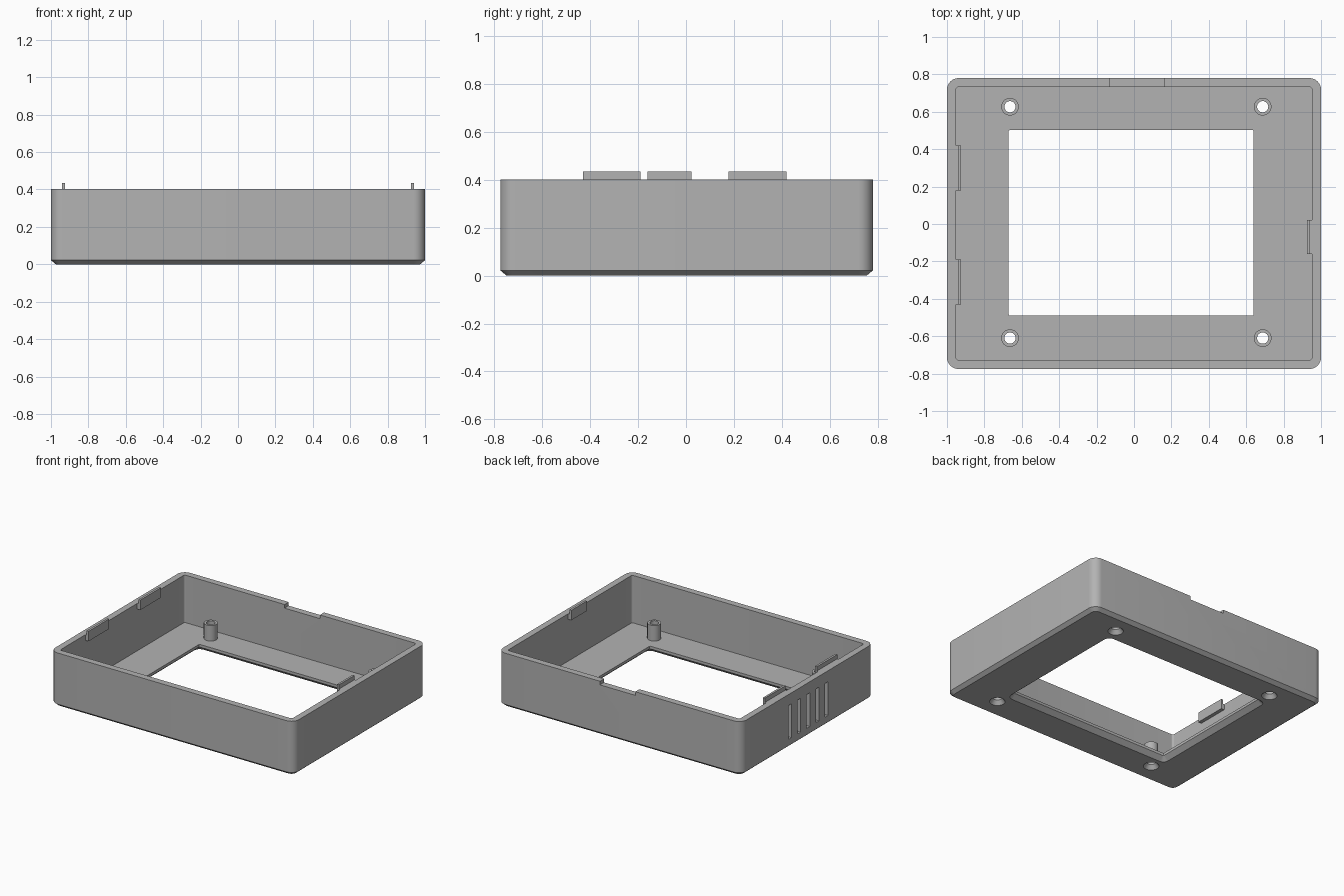
import bpy, bmesh
from math import cos, sin, pi, radians

if "Cube" in bpy.data.objects:
    bpy.data.objects.remove(bpy.data.objects["Cube"], do_unlink=True)

grey = bpy.data.materials.new("matte grey plastic")
grey.use_nodes = True
colour = (0.45, 0.45, 0.45, 1)
grey.diffuse_color = colour
grey.node_tree.nodes["Principled BSDF"].inputs["Base Color"].default_value = colour

BACK = 0.78
FRONT = -0.775
RIM = 0.402
FLOOR = 0.05
WALL = 0.048


def make(name, bm):
    bmesh.ops.recalc_face_normals(bm, faces=bm.faces)
    mesh = bpy.data.meshes.new(name)
    bm.to_mesh(mesh)
    bm.free()
    mesh.materials.append(grey)
    ob = bpy.data.objects.new(name, mesh)
    bpy.context.collection.objects.link(ob)
    return ob


def loft(name, rings, caps=True):
    """Skin a list of rings holding equal numbers of points."""
    bm = bmesh.new()
    loops = [[bm.verts.new(p) for p in ring] for ring in rings]
    n = len(loops[0])
    for a, b in zip(loops, loops[1:]):
        for i in range(n):
            j = (i + 1) % n
            bm.faces.new((a[i], a[j], b[j], b[i]))
    if caps:
        bm.faces.new(loops[0][::-1])
        bm.faces.new(loops[-1])
    return make(name, bm)


def rounded(x0, x1, y0, y1, radius, z, inset=0, steps=8):
    """Rounded rectangle ring, optionally drawn inwards."""
    x0, x1, y0, y1 = x0 + inset, x1 - inset, y0 + inset, y1 - inset
    r = max(radius - inset, 0.004)
    centres = [(x1 - r, y1 - r), (x0 + r, y1 - r), (x0 + r, y0 + r), (x1 - r, y0 + r)]
    return [(cx + r * cos((q + s / steps) * pi / 2), cy + r * sin((q + s / steps) * pi / 2), z)
            for q, (cx, cy) in enumerate(centres) for s in range(steps + 1)]


def circle(cx, cy, r, z, n=32):
    return [(cx + r * cos(2 * pi * i / n), cy + r * sin(2 * pi * i / n), z) for i in range(n)]


def box(name, x0, x1, y0, y1, z0, z1):
    return loft(name, [[(x0, y0, z), (x1, y0, z), (x1, y1, z), (x0, y1, z)] for z in (z0, z1)])


def smooth(ob):
    bpy.ops.object.select_all(action='DESELECT')
    ob.select_set(True)
    bpy.context.view_layer.objects.active = ob
    bpy.ops.object.shade_smooth_by_angle(angle=radians(30))


# Outer block with a chamfered bottom edge
outline = (-1, 1, FRONT, BACK, 0.062)
case = loft("case_shell", [rounded(*outline, 0, inset=0.026),
                           rounded(*outline, 0.022),
                           rounded(*outline, RIM)])

# Hollow interior
cutters = [loft("cavity_cutter", [rounded(*outline, z, inset=WALL) for z in (FLOOR, 0.6)])]

# Screen opening, flared towards the underside
opening = (-0.67, 0.64, -0.49, 0.503, 0.008)
cutters.append(loft("opening_cutter", [rounded(*opening, z, inset=i, steps=3) for z, i in
                                       ((-0.01, -0.045), (0.03, 0), (0.2, 0))]))

# Countersunk screw holes
posts = [(x, y) for x in (-0.663, 0.688) for y in (-0.61, 0.627)]
for x, y in posts:
    cutters.append(loft("screw_cutter", [circle(x, y, r, z) for r, z in
                                         ((0.06, -0.01), (0.03, 0.03), (0.03, 0.2))]))

# Blind vent grooves in the right wall
for k in range(-2, 3):
    y = k * 0.108 - 0.005
    cutters.append(box("vent_cutter", -1.1, -0.97, y - 0.018, y + 0.018, 0.07, 0.32))

# Shallow notch in the back rim
cutters.append(box("notch_cutter", -0.13, 0.16, 0.7, 0.85, 0.375, 0.6))

for cutter in cutters:
    cutter.hide_render = True
    mod = case.modifiers.new(cutter.name, 'BOOLEAN')
    mod.operation = 'DIFFERENCE'
    mod.solver = 'EXACT'
    mod.object = cutter

# Bake the cuts, then drop the cutters
bpy.context.view_layer.update()
cut_mesh = bpy.data.meshes.new_from_object(
    case.evaluated_get(bpy.context.evaluated_depsgraph_get()))
case.modifiers.clear()
case.data = cut_mesh
for cutter in cutters:
    bpy.data.objects.remove(cutter, do_unlink=True)
smooth(case)

# Screw posts standing on the floor
for i, (x, y) in enumerate(posts):
    post = loft(f"screw_post_{i + 1}", [circle(x, y, r, z) for r, z in
                                        ((0.047, FLOOR - 0.005), (0.047, 0.165),
                                         (0.03, 0.165), (0.03, FLOOR - 0.005))], caps=False)
    smooth(post)

# Snap tabs rising above the side walls
for name, side, y0, y1 in (("snap_tab_right_front", -1, -0.43, -0.19),
                           ("snap_tab_right_back", -1, 0.178, 0.42),
                           ("snap_tab_left", 1, -0.16, 0.022)):
    xs = sorted((side * 0.926, side * 0.9525))
    box(name, *xs, y0, y1, 0.36, RIM)
    xs = sorted((side * 0.926, side * 0.942))
    box(name + "_lip", *xs, y0, y1, RIM - 0.002, 0.434)
